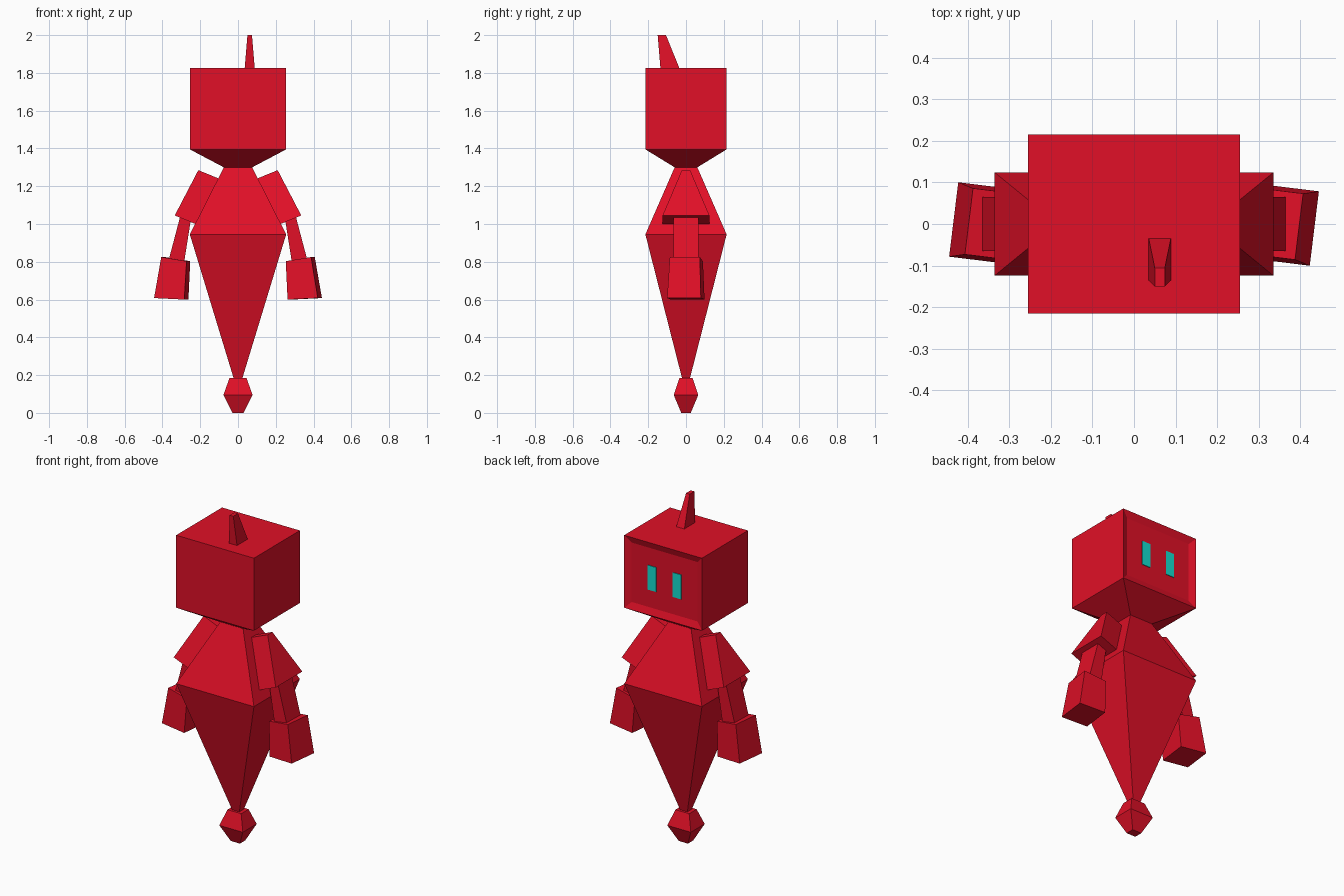
import bpy, bmesh, math
from mathutils import Matrix, Vector

if "Cube" in bpy.data.objects:
    bpy.data.objects.remove(bpy.data.objects["Cube"])


def material(name, rgb):
    m = bpy.data.materials.new(name)
    m.diffuse_color = (*rgb, 1)
    m.use_nodes = True
    m.node_tree.nodes["Principled BSDF"].inputs["Base Color"].default_value = m.diffuse_color
    return m


RED = material("red", (0.75, 0.005, 0.02))
TEAL = material("teal", (0.007, 0.73, 0.63))


def finish(name, bm, mat):
    bmesh.ops.recalc_face_normals(bm, faces=bm.faces[:])
    me = bpy.data.meshes.new(name)
    bm.to_mesh(me)
    bm.free()
    me.materials.append(mat)
    ob = bpy.data.objects.new(name, me)
    bpy.context.collection.objects.link(ob)
    return ob


def loft(rings):
    """Skin a stack of four-point rings and cap both ends."""
    bm = bmesh.new()
    vs = [[bm.verts.new(p) for p in r] for r in rings]
    for a, b in zip(vs, vs[1:]):
        for i in range(4):
            j = (i + 1) % 4
            bm.faces.new((a[i], a[j], b[j], b[i]))
    bm.faces.new(vs[0][::-1])
    bm.faces.new(vs[-1])
    bmesh.ops.recalc_face_normals(bm, faces=bm.faces[:])
    return bm


def level(z, hx, hy, cx=0, cy=0):
    """Horizontal rectangle."""
    return [(cx + a * hx, cy + b * hy, z)
            for a, b in ((-1, -1), (1, -1), (1, 1), (-1, 1))]


def slant(inner, outer, hy):
    """Rectangle tilted in the xz plane, given its inner and outer edges."""
    (xi, zi), (xo, zo) = inner, outer
    return [(xi, -hy, zi), (xo, -hy, zo), (xo, hy, zo), (xi, hy, zi)]


# tail tip and torso
finish("tail_tip", loft([level(0, 0.03, 0.025), level(0.095, 0.077, 0.065),
                         level(0.185, 0.045, 0.035)]), RED)
finish("torso", loft([level(0.18, 0.022, 0.02), level(0.945, 0.255, 0.215),
                      level(1.30, 0.075, 0.06)]), RED)

# head with tapered underside and a recessed face panel at the back
head = loft([level(1.30, 0.075, 0.06), level(1.395, 0.255, 0.215),
             level(1.825, 0.255, 0.215)])
face = max(head.faces, key=lambda f: f.normal.y)
bmesh.ops.inset_region(head, faces=[face], thickness=0.055, depth=-0.015)
finish("head", head, RED)

# eyes
for side, sx in (("left", -1), ("right", 1)):
    eye = bmesh.new()
    bmesh.ops.create_cube(eye, size=1, matrix=Matrix.Translation((sx * 0.083, 0.201, 1.61))
                          @ Matrix.Diagonal((0.056, 0.006, 0.145, 1)))
    finish("eye_" + side, eye, TEAL)

# antenna leaning forward
finish("antenna", loft([level(1.82, 0.027, 0.051, 0.062, -0.084),
                        level(2.0, 0.012, 0.022, 0.062, -0.128)]), RED)

# arms: the second is the first turned half way round
hand_turn = (Matrix.Translation((0.345, 0, 0)) @ Matrix.Rotation(math.radians(-7), 4, 'Z')
             @ Matrix.Translation((-0.345, 0, 0)))
for side, turn in (("right", 0), ("left", math.pi)):
    spin = Matrix.Rotation(turn, 4, 'Z')
    parts = {
        "shoulder": loft([slant((0.225, 1.0), (0.335, 1.045), 0.124),
                          slant((0.10, 1.24), (0.21, 1.285), 0.022)]),
        "forearm": loft([slant((0.288, 0.78), (0.372, 0.79), 0.065),
                         slant((0.25, 1.02), (0.306, 1.04), 0.065)]),
        "hand": loft([slant((0.273, 0.60), (0.434, 0.608), 0.09),
                      slant((0.262, 0.803), (0.397, 0.825), 0.08)]),
    }
    for name, bm in parts.items():
        bm.transform(spin @ hand_turn if name == "hand" else spin)
        finish(name + "_" + side, bm, RED)
